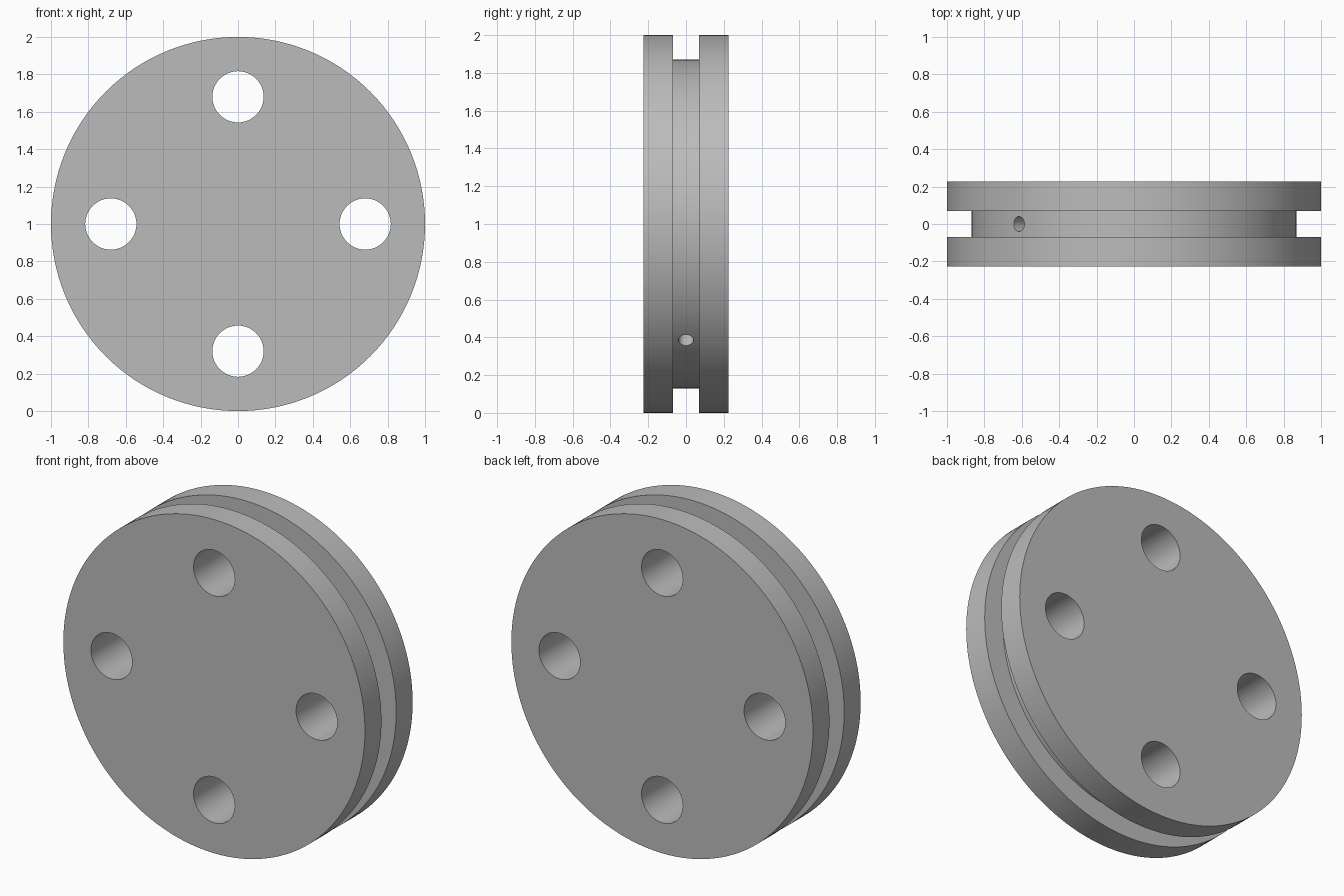
import bpy, bmesh, math
from mathutils import Matrix, Vector

cube = bpy.data.objects.get("Cube")
if cube:
    bpy.data.objects.remove(cube, do_unlink=True)

CENTRE = Vector((0, 0, 1))
HALF, GROOVE_HALF = 0.226, 0.07
RIM_R, GROOVE_R = 1.0, 0.87
BOLT_R, BOLT_CIRCLE, DRILL_R = 0.137, 0.68, 0.04

grey = bpy.data.materials.new("plain grey")
grey.use_nodes = True
colour = (0.5, 0.5, 0.5, 1)
grey.diffuse_color = colour
grey.node_tree.nodes["Principled BSDF"].inputs["Base Color"].default_value = colour


def make_object(name, bm):
    bmesh.ops.recalc_face_normals(bm, faces=bm.faces)
    mesh = bpy.data.meshes.new(name)
    bm.to_mesh(mesh)
    bm.free()
    mesh.materials.append(grey)
    obj = bpy.data.objects.new(name, mesh)
    bpy.context.collection.objects.link(obj)
    return obj


def cylinder(name, radius, length, centre, axis, sides):
    bm = bmesh.new()
    turn = Vector((0, 0, 1)).rotation_difference(Vector(axis)).to_matrix().to_4x4()
    bmesh.ops.create_cone(bm, cap_ends=True, segments=sides, radius1=radius,
                          radius2=radius, depth=length,
                          matrix=Matrix.Translation(centre) @ turn)
    return make_object(name, bm)


# Grooved wheel: one lathed loop of rings, closed by a flat face at each end
profile = [(RIM_R, -HALF), (RIM_R, -GROOVE_HALF), (GROOVE_R, -GROOVE_HALF),
           (GROOVE_R, GROOVE_HALF), (RIM_R, GROOVE_HALF), (RIM_R, HALF)]
SIDES = 128
bm = bmesh.new()
rings = []
for radius, y in profile:
    angles = [math.tau * i / SIDES for i in range(SIDES)]
    rings.append([bm.verts.new(CENTRE + Vector((radius * math.cos(a), y, radius * math.sin(a))))
                  for a in angles])
for low, high in zip(rings, rings[1:]):
    for i in range(SIDES):
        j = (i + 1) % SIDES
        bm.faces.new((low[i], low[j], high[j], high[i]))
bm.faces.new(rings[0])
bm.faces.new(rings[-1])
wheel = make_object("grooved_wheel", bm)

# Four bolt holes through the faces
cutters = []
for i in range(4):
    a = i * math.pi / 2
    offset = Vector((math.cos(a), 0, math.sin(a))) * BOLT_CIRCLE
    cutters.append(cylinder("bolt_hole_cutter", BOLT_R, 1, CENTRE + offset, (0, 1, 0), 48))

# Narrow diagonal drilling from groove to groove
cutters.append(cylinder("cross_drill_cutter", DRILL_R, 3, CENTRE, (-1, 0, 1), 32))

bpy.context.view_layer.objects.active = wheel
wheel.select_set(True)
for cutter in cutters:
    cutter.hide_render = True
    cut = wheel.modifiers.new("hole", 'BOOLEAN')
    cut.operation = 'DIFFERENCE'
    cut.solver = 'EXACT'
    cut.object = cutter
    bpy.ops.object.modifier_apply(modifier=cut.name)
    bpy.data.objects.remove(cutter, do_unlink=True)

# Smooth barrels, crisp rims
bpy.ops.object.select_all(action='DESELECT')
wheel.select_set(True)
bpy.ops.object.shade_smooth_by_angle(angle=math.radians(30))
